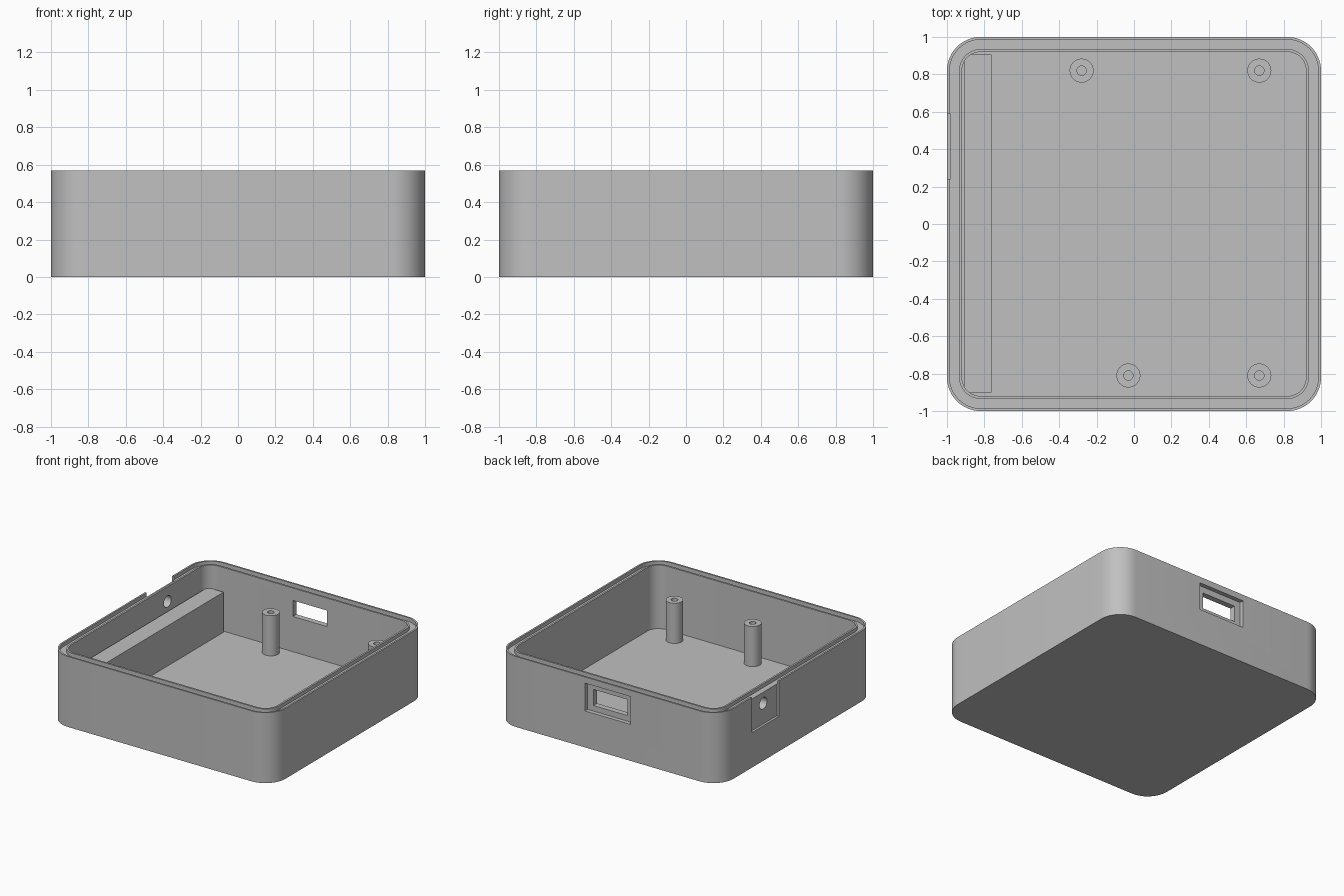
import bpy, bmesh, math
from mathutils import Matrix, Vector

cube = bpy.data.objects.get("Cube")
if cube:
    bpy.data.objects.remove(cube, do_unlink=True)

grey = bpy.data.materials.new("plain grey")
grey.use_nodes = True
grey.diffuse_color = (0.53, 0.53, 0.53, 1)
grey.node_tree.nodes["Principled BSDF"].inputs["Base Color"].default_value = (0.53, 0.53, 0.53, 1)

HEIGHT, FLOOR, SHELF = 0.57, 0.055, 0.38


def finish(name, bm, smooth=True):
    bmesh.ops.recalc_face_normals(bm, faces=bm.faces[:])
    mesh = bpy.data.meshes.new(name)
    bm.to_mesh(mesh)
    bm.free()
    obj = bpy.data.objects.new(name, mesh)
    bpy.context.collection.objects.link(obj)
    mesh.materials.append(grey)
    if smooth:
        shade(obj)
    return obj


def activate(obj):
    bpy.ops.object.select_all(action='DESELECT')
    obj.select_set(True)
    bpy.context.view_layer.objects.active = obj


def shade(obj):
    activate(obj)
    bpy.ops.object.shade_smooth_by_angle(angle=math.radians(30))


def outline(half, radius, inset, z, steps=12):
    """Rounded square, or a circle when half equals radius."""
    points = []
    for corner in range(4):
        mid = math.radians(45 + 90 * corner)
        centre = Vector((math.cos(mid), math.sin(mid), 0)) * math.sqrt(2) * (half - radius)
        for i in range(steps + 1):
            a = math.radians(90 * (corner + i / steps))
            reach = radius - inset
            points.append(centre + Vector((math.cos(a) * reach, math.sin(a) * reach, z)))
    return points


def loft(name, half, radius, profile, centre=(0, 0), smooth=True):
    """Sweep an (inset, height) profile round the outline and cap both ends."""
    bm = bmesh.new()
    rings = [[bm.verts.new(p) for p in outline(half, radius, inset, z)] for inset, z in profile]
    for low, high in zip(rings, rings[1:]):
        for i in range(len(low)):
            j = (i + 1) % len(low)
            bm.faces.new((low[i], low[j], high[j], high[i]))
    bm.faces.new(rings[0])
    bm.faces.new(rings[-1])
    bmesh.ops.remove_doubles(bm, verts=bm.verts[:], dist=1e-5)
    bmesh.ops.translate(bm, verts=bm.verts[:], vec=(*centre, 0))
    return finish(name, bm, smooth)


def box(name, low, high):
    low, high = Vector(low), Vector(high)
    bm = bmesh.new()
    size = Matrix.Diagonal((*(high - low), 1))
    bmesh.ops.create_cube(bm, size=1, matrix=Matrix.Translation((low + high) / 2) @ size)
    return finish(name, bm, False)


def cut(target, cutter):
    cutter.hide_render = True
    activate(target)
    mod = target.modifiers.new("cut", 'BOOLEAN')
    mod.operation, mod.solver, mod.object = 'DIFFERENCE', 'EXACT', cutter
    bpy.ops.object.modifier_apply(modifier=mod.name)
    bpy.data.objects.remove(cutter, do_unlink=True)


# Tray with a seal groove between two thin lips on the rim
groove = HEIGHT - 0.03
case = loft("case_shell", 1.0, 0.18, [
    (0, 0), (0, HEIGHT), (0.014, HEIGHT), (0.014, groove),
    (0.065, groove), (0.065, HEIGHT), (0.08, HEIGHT), (0.08, FLOOR)], smooth=False)

# Back port: shallow recess with a window through the wall
cut(case, box("port_recess", (-0.205, 0.966, 0.295), (0.205, 1.1, 0.52)))
cut(case, box("port_window", (-0.152, 0.85, 0.34), (0.152, 1.1, 0.47)))

# Side jack: plate recess open to the rim, with a round hole
cut(case, box("jack_recess", (-1.1, 0.24, 0.283), (-0.981, 0.587, 0.7)))
bm = bmesh.new()
bmesh.ops.create_cone(bm, cap_ends=True, segments=32, radius1=0.047, radius2=0.047, depth=0.3,
                      matrix=Matrix.Translation((-0.98, 0.413, 0.45)) @ Matrix.Rotation(math.pi / 2, 4, 'Y'))
cut(case, finish("jack_hole", bm, False))
shade(case)

# Long block beside the right wall
box("side_block", (-0.905, -0.9, FLOOR - 0.01), (-0.763, 0.905, SHELF))

# Four screw posts with blind holes
posts = {"back_right": (-0.28, 0.82), "back_left": (0.67, 0.82),
         "front_right": (-0.03, -0.81), "front_left": (0.67, -0.81)}
for place, spot in posts.items():
    loft("screw_post_" + place, 0.064, 0.064,
         [(0, FLOOR - 0.01), (0, SHELF), (0.039, SHELF), (0.039, 0.1)], spot)
